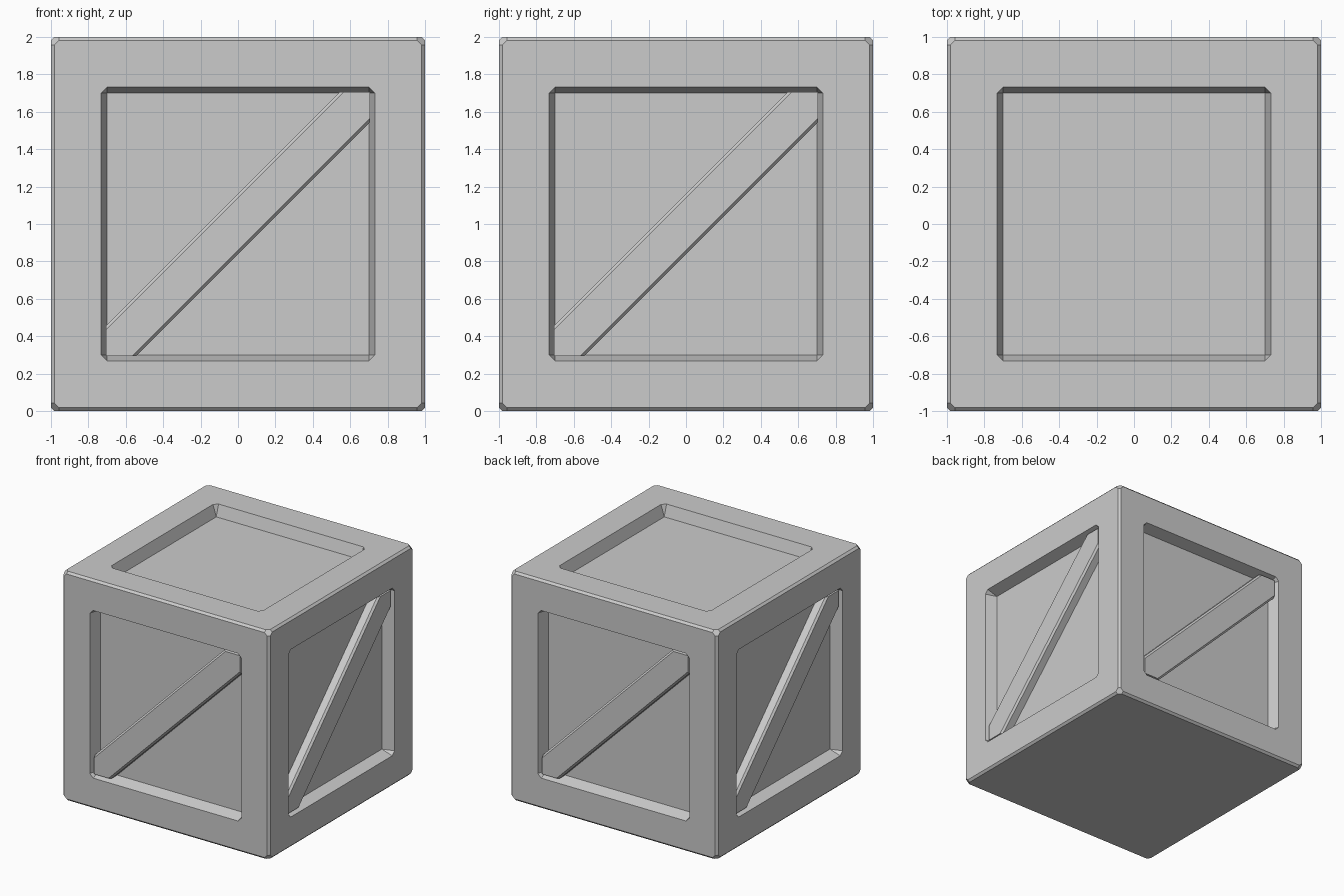
import bpy, bmesh
from math import pi
from itertools import permutations, product
from mathutils import Matrix, Vector

if "Cube" in bpy.data.objects:
    bpy.data.objects.remove(bpy.data.objects["Cube"])

CENTRE = Vector((0, 0, 1))
C = 0.018        # chamfer size
H = 0.70         # half width of the recess
DEPTH = 0.10     # recess depth


def hull(bm, points):
    """Add the convex hull of some points, with flat polygon faces."""
    part = bmesh.new()
    for p in points:
        part.verts.new(p)
    bmesh.ops.convex_hull(part, input=part.verts[:])
    bmesh.ops.dissolve_limit(part, angle_limit=0.005, verts=part.verts[:], edges=part.edges[:])
    bmesh.ops.recalc_face_normals(part, faces=part.faces[:])
    tmp = bpy.data.meshes.new("tmp")
    part.to_mesh(tmp)
    part.free()
    bm.from_mesh(tmp)
    bpy.data.meshes.remove(tmp)


def make(name, bm):
    mesh = bpy.data.meshes.new(name)
    bm.to_mesh(mesh)
    bm.free()
    obj = bpy.data.objects.new(name, mesh)
    bpy.context.collection.objects.link(obj)
    return obj


def on_side(i, pts):
    """Place (across, up, outward) points on side i, counted from the front; 4 is the top."""
    local = [Vector((u, -1 - n, v)) for u, v, n in pts]
    rot = Matrix.Rotation(-pi / 2, 3, 'X') if i == 4 else Matrix.Rotation(i * pi / 2, 3, 'Z')
    return [rot @ p + CENTRE for p in local]


# Crate body: cube with chamfered edges and clipped corners
bm = bmesh.new()
hull(bm, [CENTRE + Vector(a * s for a, s in zip(perm, signs))
          for perm in permutations((1, 1 - C, 0.957))
          for signs in product((-1, 1), repeat=3)])
body = make("crate_body", bm)

# Recess cutters with a flared lip, on four sides and the top
bm = bmesh.new()
flare = 0.02
for i in range(5):
    pts = []
    for a, b in product((-1, 1), repeat=2):
        wide = H + C + flare
        pts += [(a * H, b * H, -DEPTH), (a * H, b * H, -C),
                (a * wide, b * H, flare), (a * H, b * wide, flare)]
    hull(bm, on_side(i, pts))
cutter = make("recess_cutter", bm)
cutter.hide_render = True

# Cut the recesses
mod = body.modifiers.new("recesses", 'BOOLEAN')
mod.operation = 'DIFFERENCE'
mod.solver = 'EXACT'
mod.object = cutter
bpy.context.view_layer.objects.active = body
bpy.ops.object.modifier_apply(modifier=mod.name)
bpy.data.objects.remove(cutter)


# Diagonal braces with chamfered long edges, one per side
def band(w, n, s=H + 0.005):
    half = [(s, s, n), (s, s - w, n), (s - w, s, n)]
    return half + [(-u, -v, n) for u, v, n in half]


for i, side in enumerate(("front", "right", "back", "left")):
    bm = bmesh.new()
    hull(bm, on_side(i, band(0.163, -DEPTH - 0.02) + band(0.163, -0.036) + band(0.14, -0.02)))
    make(side + "_brace", bm)
